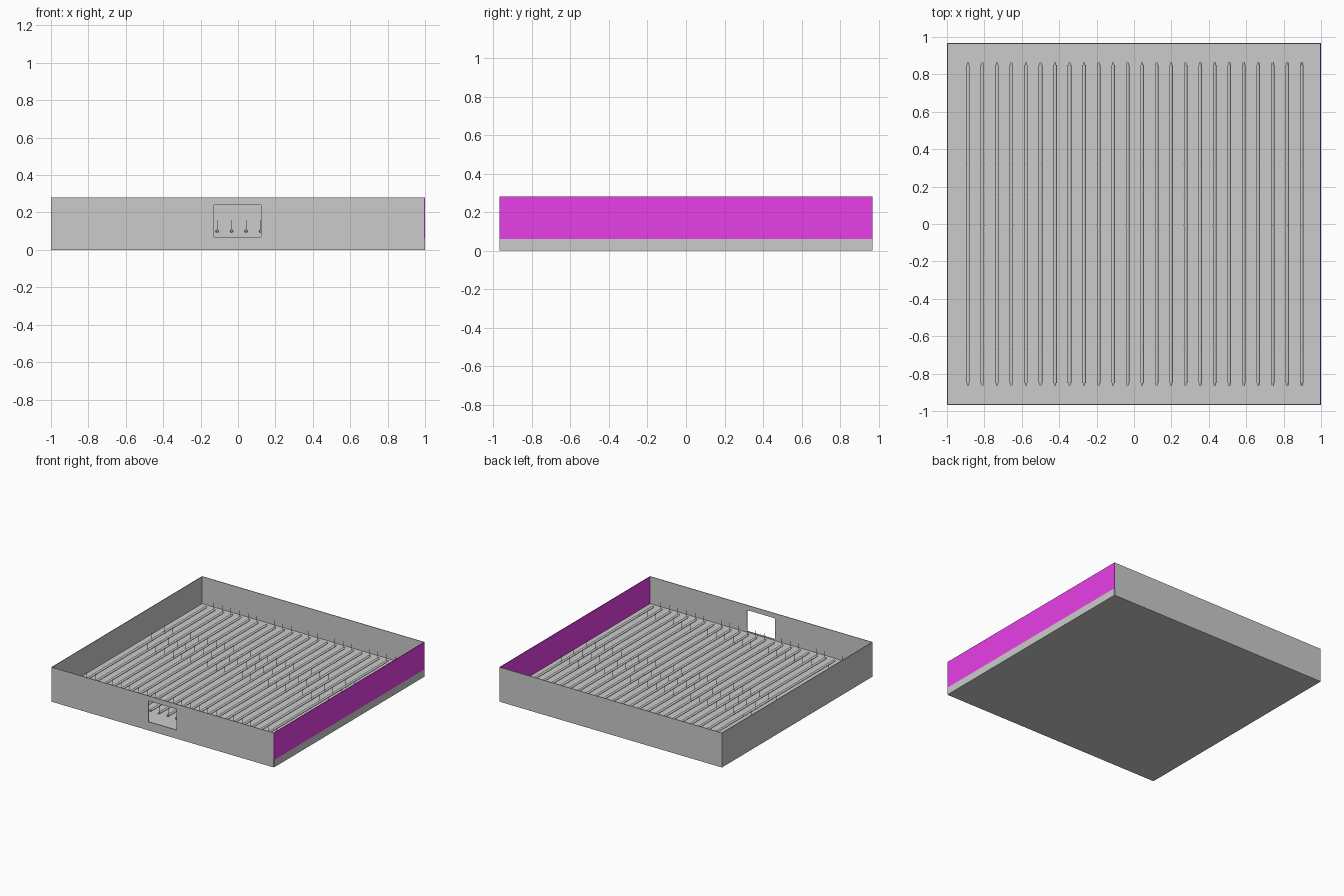
import bpy, bmesh
from mathutils import Matrix, Vector

if "Cube" in bpy.data.objects:
    bpy.data.objects.remove(bpy.data.objects["Cube"])

T = 0.005          # wall thickness
W, D, H = 1.0, 0.967, 0.28
FLOOR = 0.06


def add_object(name, bm):
    mesh = bpy.data.meshes.new(name)
    bm.to_mesh(mesh)
    bm.free()
    ob = bpy.data.objects.new(name, mesh)
    bpy.context.collection.objects.link(ob)
    return ob


def box(name, lo, hi):
    lo, hi = Vector(lo), Vector(hi)
    bm = bmesh.new()
    bmesh.ops.create_cube(bm, size=1, matrix=Matrix.Translation((lo + hi) / 2)
                          @ Matrix.Diagonal((*(hi - lo), 1)))
    return add_object(name, bm)


def cylinder(bm, a, b, r, sides):
    a, b = Vector(a), Vector(b)
    rot = (b - a).to_track_quat('Z', 'Y').to_matrix().to_4x4()
    bmesh.ops.create_cone(bm, cap_ends=True, segments=sides, radius1=r, radius2=r,
                          depth=(b - a).length,
                          matrix=Matrix.Translation((a + b) / 2) @ rot)


# Floor slab and plain walls
box("base_slab", (-W + T, -D + T, 0), (W, D - T, FLOOR))
box("back_wall", (-W, D - T, 0), (W - T, D, H))
box("left_wall", (-W, -D + T, 0), (-W + T, D - T, H))

# Coloured right wall, standing on the slab
purple = bpy.data.materials.new("purple")
purple.diffuse_color = (0.8, 0.05, 0.8, 1)
purple.use_nodes = True
purple.node_tree.nodes["Principled BSDF"].inputs["Base Color"].default_value = purple.diffuse_color
right = box("right_wall", (W - T, -D, FLOOR), (W, D, H))
right.data.materials.append(purple)

# Front wall with a rectangular opening (3 x 3 cells, centre left out)
xs, zs = (-W, -0.127, 0.124, W - T), (0, 0.07, 0.24, H)
bm = bmesh.new()
grid = [[bm.verts.new((x, -D, z)) for z in zs] for x in xs]
for i in range(3):
    for j in range(3):
        if (i, j) != (1, 1):
            bm.faces.new((grid[i][j], grid[i + 1][j],
                          grid[i + 1][j + 1], grid[i][j + 1]))
front = add_object("front_wall", bm)
solid = front.modifiers.new("thickness", 'SOLIDIFY')
solid.thickness = T
solid.offset = -1

# One rod: tube, narrower end caps, collars and upright pins
ROD_Z, END = 0.1, 0.85
bm = bmesh.new()
cylinder(bm, (0, -END, ROD_Z), (0, END, ROD_Z), 0.0095, 12)
for s in (-1, 1):
    cylinder(bm, (0, s * END, ROD_Z), (0, s * 0.863, ROD_Z), 0.006, 12)
for y in (0.322, 0.157, -0.008, -0.672):
    cylinder(bm, (0, y - 0.002, ROD_Z), (0, y + 0.002, ROD_Z), 0.0102, 12)
for y in (0.845, 0.322, 0.157, -0.008, -0.672, -0.845):
    cylinder(bm, (0, y, ROD_Z), (0, y, 0.16), 0.0015, 6)
rod = add_object("rod_01", bm)

# Repeat the rod across the tray
COUNT, FIRST, STEP = 24, -0.888, 0.0776
rod.location.x = FIRST
for i in range(1, COUNT):
    copy = bpy.data.objects.new(f"rod_{i + 1:02d}", rod.data)
    copy.location.x = FIRST + i * STEP
    bpy.context.collection.objects.link(copy)
